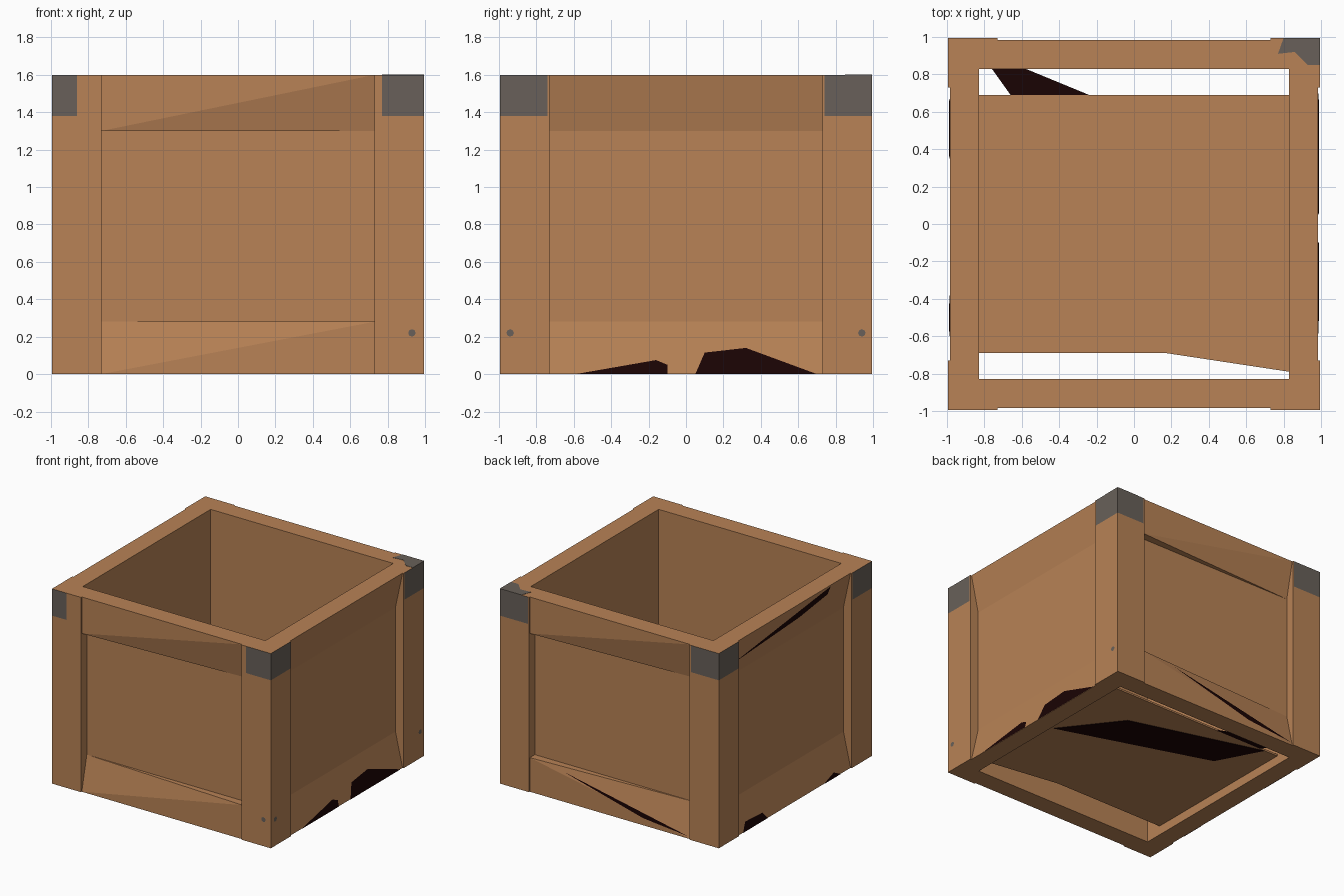
import bpy, bmesh, math
from mathutils import Matrix

if "Cube" in bpy.data.objects:
    bpy.data.objects.remove(bpy.data.objects["Cube"])


def material(name, rgb):
    m = bpy.data.materials.new(name)
    m.diffuse_color = (*rgb, 1)
    m.use_nodes = True
    m.node_tree.nodes["Principled BSDF"].inputs["Base Color"].default_value = m.diffuse_color
    return m


WOOD = material("warm wood", (0.48, 0.224, 0.092))
METAL = material("grey metal", (0.14, 0.118, 0.10))
DARK = material("dark brown", (0.010, 0.001, 0.001))


def make(name, verts, faces, mats=(WOOD,), turn=0):
    """Mesh object, turned about z in quarter turns (0 front, 1 right, 2 back, 3 left)."""
    me = bpy.data.meshes.new(name)
    me.from_pydata([tuple(v) for v in verts], [], faces)
    me.transform(Matrix.Rotation(turn * math.pi / 2, 4, 'Z'))
    for m in mats:
        me.materials.append(m)
    ob = bpy.data.objects.new(name, me)
    bpy.context.collection.objects.link(ob)
    return ob


RAIL, PANEL, INNER, EDGE = 0.015, 0.08, 0.17, 0.73
LOW, HIGH, TOP = 0.28, 1.30, 1.60


def wall(name, turn, low, high):
    """Wall with recessed panel; low/high = depths of the rail edges at left, right."""
    verts = []
    for i, u in enumerate((-EDGE, EDGE)):
        profile = [(0, RAIL), (LOW, low[i]), (LOW, PANEL), (HIGH, PANEL),
                   (HIGH, high[i]), (TOP, RAIL), (TOP, INNER), (0, INNER)]
        verts += [(u, d - 1, z) for z, d in profile]
    faces = []
    for i in range(8):
        j = (i + 1) % 8
        a, b, c, d = i, i + 8, j + 8, j
        if i == 0 and low[0] < low[1]:
            faces += [(a, b, d), (b, c, d)]
        else:
            faces += [(a, b, c), (a, c, d)]
    ob = make(name, verts, faces, turn=turn)
    bm = bmesh.new()
    bm.from_mesh(ob.data)
    bmesh.ops.remove_doubles(bm, verts=bm.verts, dist=1e-4)
    bm.to_mesh(ob.data)
    bm.free()


S, F = PANEL, RAIL  # sloped or flat rail end
wall("front_wall", 0, (S, F), (F, S))
wall("right_wall", 1, (S, S), (S, S))
wall("back_wall", 2, (F, S), (F, S))
wall("left_wall", 3, (S, S), (S, S))


def post(name, turn, cut_a=0.74, cut_b=0.74):
    """L-shaped corner post; metal cap near the top, reaching inwards to the cuts."""
    o = 0.995
    outline = [(-o, -o), (-cut_a, -o), (-EDGE, -o), (-EDGE, -0.83),
               (-0.83, -0.83), (-0.83, -EDGE), (-o, -EDGE), (-o, -cut_b)]
    n = len(outline)
    verts = [(x, y, z) for z in (0, 1.38, TOP) for x, y in outline]
    faces = [tuple(reversed(range(n))), tuple(range(2 * n, 3 * n))]
    for r in range(2):
        for i in range(n):
            j = (i + 1) % n
            faces.append((r * n + i, r * n + j, r * n + n + j, r * n + n + i))
    ob = make(name, verts, faces, (WOOD, METAL))
    for p in ob.data.polygons:
        c = p.center
        on_a = c.y < -0.99 and c.x < -cut_a
        on_b = c.x < -0.99 and c.y < -cut_b
        if c.z > 1.4 and abs(p.normal.z) < 0.5 and (on_a or on_b):
            p.material_index = 1
    ob.data.transform(Matrix.Rotation(turn * math.pi / 2, 4, 'Z'))


post("front_left_post", 0, cut_a=0.86)
post("front_right_post", 1, cut_b=0.77)
post("back_right_post", 2)
post("back_left_post", 3)


def slab(name, points, z0, z1, mat):
    n = len(points)
    verts = [(x, y, z) for z in (z0, z1) for x, y in points]
    faces = [tuple(reversed(range(n))), tuple(range(n, 2 * n))]
    faces += [(i, (i + 1) % n, n + (i + 1) % n, n + i) for i in range(n)]
    make(name, verts, faces, (mat,))


# Floor boards with open slots at front and back, and dark patches
slab("floor", [(-0.83, -0.69), (0.17, -0.69), (0.83, -0.79), (0.83, 0.69), (-0.83, 0.69)],
     0.075, 0.09, WOOD)
slab("floor_dark_edge", [(-0.66, 0.69), (-0.24, 0.69), (-0.58, 0.83), (-0.76, 0.83)],
     0.075, 0.083, DARK)
slab("floor_dark_underside", [(0.73, -0.07), (0.38, 0.38), (-0.70, 0.69), (-0.51, 0.33)],
     0.070, 0.074, DARK)
# Metal on top of the back right corner
slab("back_right_top_plate", [(0.77, 0.91), (0.86, 0.92), (0.93, 0.85), (0.995, 0.85),
                              (0.995, 0.995), (0.80, 0.995)], TOP - 0.002, TOP + 0.002, METAL)


def patch(name, turn, points, flat=False):
    """Dark patch lying on a rail."""
    def depth(z):
        slope = (PANEL - RAIL) * min(z / LOW, (TOP - z) / (TOP - HIGH))
        return RAIL + (0 if flat else slope) - 0.003
    make(name, [(u, depth(z) - 1, z) for u, z in points], [tuple(range(len(points)))],
         (DARK,), turn)


patch("right_dark_patch_a", 1, [(-0.59, 0), (-0.1, 0), (-0.1, 0.05), (-0.16, 0.075)])
patch("right_dark_patch_b", 1, [(0.05, 0), (0.7, 0), (0.32, 0.14), (0.10, 0.115)])
patch("back_dark_patch", 2, [(-0.43, 0.25), (0.3, 0.06), (0.71, 0.02)], flat=True)
patch("left_dark_patch_a", 3, [(-0.73, 1.41), (0.1, 1.47), (0.45, 1.53), (0.47, 1.59)])
patch("left_dark_patch_b", 3, [(-0.67, 0), (-0.35, 0), (-0.4, 0.06), (-0.62, 0.07)])
patch("left_dark_patch_c", 3, [(0.38, 0), (0.6, 0), (0.52, 0.04)])


def stud(name, turn, u, z, r=0.02):
    """Small flat nail head on a post."""
    verts = [(u + r * math.cos(a), -0.998, z + r * math.sin(a))
             for a in (i * math.tau / 8 for i in range(8))]
    make(name, verts, [tuple(range(8))], (METAL,), turn)


stud("front_stud", 0, 0.93, 0.22)
stud("right_stud_front", 1, -0.94, 0.22)
stud("right_stud_back", 1, 0.94, 0.22)
